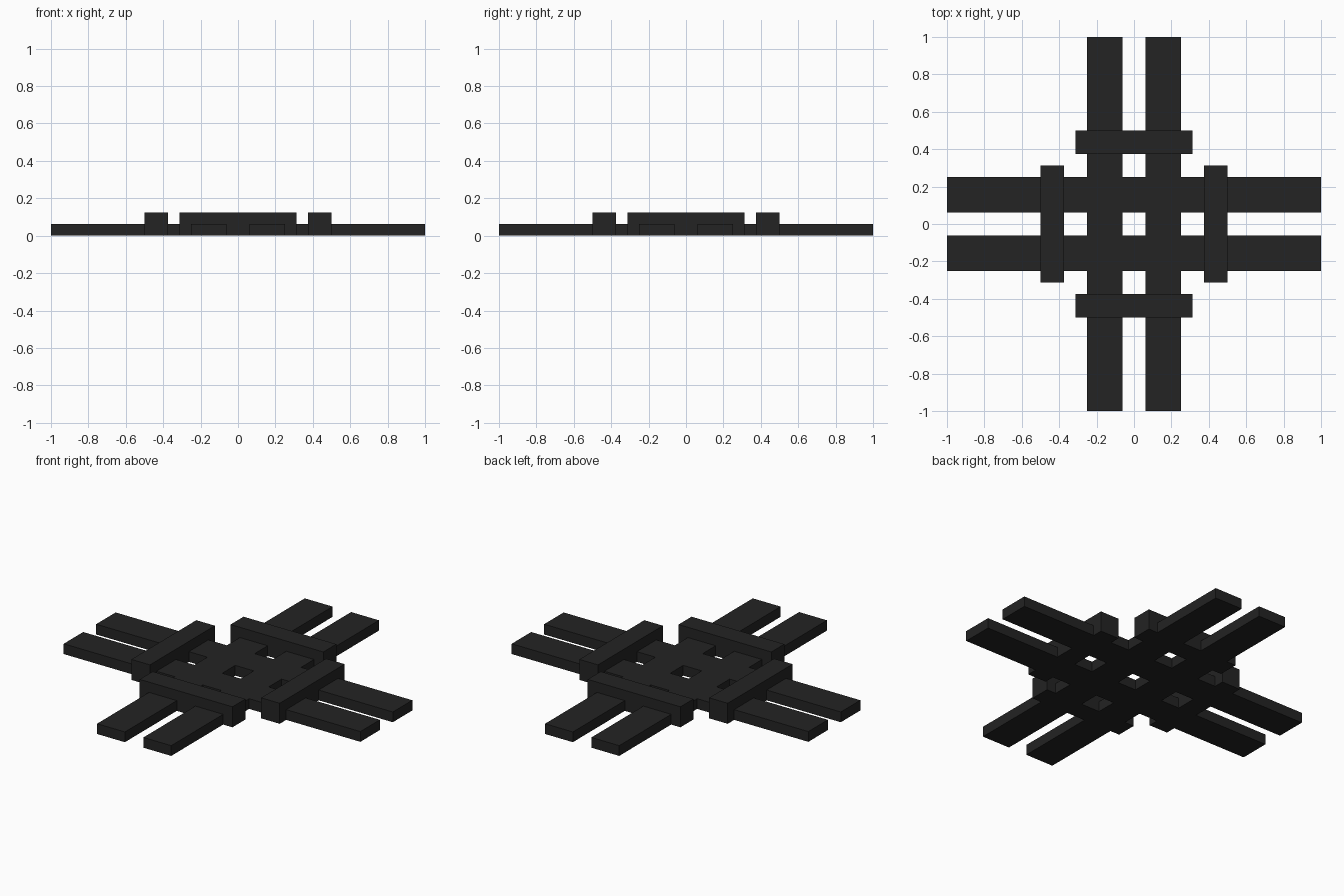
import bpy
import bmesh
import math
from mathutils import Matrix

cube = bpy.data.objects.get("Cube")
if cube:
    bpy.data.objects.remove(cube, do_unlink=True)

# Single dark charcoal material
charcoal = bpy.data.materials.new("charcoal")
charcoal.use_nodes = True
COLOUR = (0.017, 0.017, 0.017, 1.0)
charcoal.diffuse_color = COLOUR
charcoal.node_tree.nodes["Principled BSDF"].inputs["Base Color"].default_value = COLOUR


def box(name, centre, size, turn=0.0):
    """Box with the given centre and size, then turned about the z axis."""
    bm = bmesh.new()
    bmesh.ops.create_cube(bm, size=1.0)
    bmesh.ops.scale(bm, vec=size, verts=bm.verts)
    bmesh.ops.translate(bm, vec=centre, verts=bm.verts)
    bmesh.ops.rotate(bm, cent=(0, 0, 0), verts=bm.verts,
                     matrix=Matrix.Rotation(turn, 3, 'Z'))
    mesh = bpy.data.meshes.new(name)
    bm.to_mesh(mesh)
    bm.free()
    mesh.materials.append(charcoal)
    obj = bpy.data.objects.new(name, mesh)
    bpy.context.collection.objects.link(obj)
    return obj


SLAT_H = 0.0625    # slat thickness
BAR_H = 0.125      # raised bar height
SLAT_MID = 0.15625
BAR_MID = 0.4375

# Two pairs of long slats, crossing in the same layer
for direction, turn in (("lengthwise", 0.0), ("crosswise", math.pi / 2)):
    for i, side in enumerate((-1, 1), 1):
        box(f"{direction}_slat_{i}", (side * SLAT_MID, 0, SLAT_H / 2),
            (0.1875, 2.0, SLAT_H), turn)

# Four raised bars, one clamping each pair of arms
for k, place in enumerate(("front", "left", "back", "right")):
    box(f"{place}_bar", (0, -BAR_MID, BAR_H / 2),
        (0.625, 0.125, BAR_H), k * math.pi / 2)
